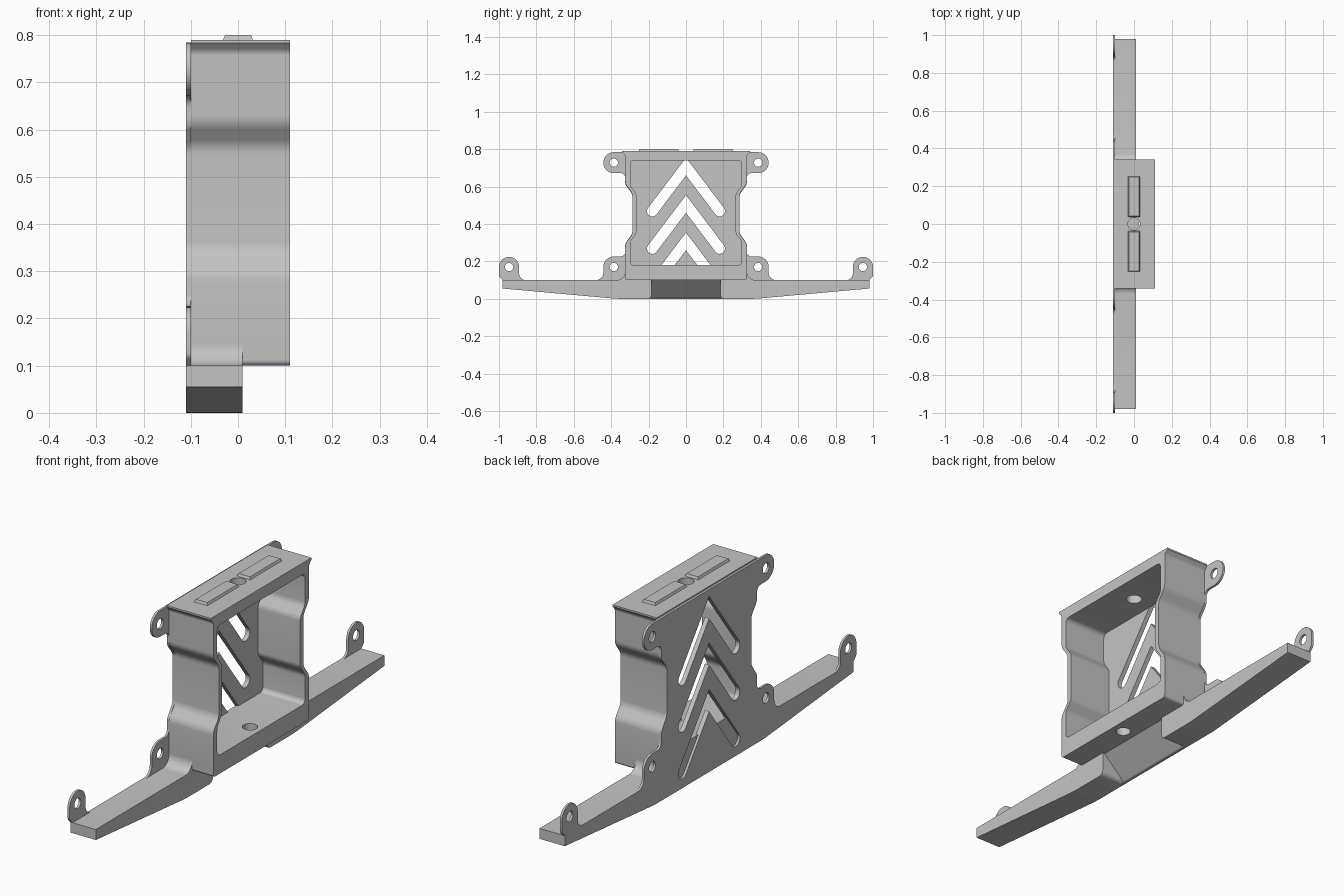
import bpy, bmesh, math
from mathutils import Vector

if "Cube" in bpy.data.objects:
    bpy.data.objects.remove(bpy.data.objects["Cube"])

grey = bpy.data.materials.new("plain grey")
grey.use_nodes = True
COLOUR = (0.55, 0.55, 0.55, 1)
grey.diffuse_color = COLOUR
grey.node_tree.nodes["Principled BSDF"].inputs["Base Color"].default_value = COLOUR


def rounded(corners, steps=6):
    """Replace each (u, v, radius) corner by a fillet arc."""
    out = []
    for i, (u, v, r) in enumerate(corners):
        p = Vector((u, v))
        if r == 0:
            out.append(p)
            continue
        a = (Vector(corners[i - 1][:2]) - p).normalized()
        b = (Vector(corners[(i + 1) % len(corners)][:2]) - p).normalized()
        half = a.angle(b) / 2
        centre = p + (a + b).normalized() * r / math.sin(half)
        start = p + a * r / math.tan(half) - centre
        end = p + b * r / math.tan(half) - centre
        for k in range(steps + 1):
            out.append(centre + start.lerp(end, k / steps).normalized() * r)
    return out


def mirrored(half):
    return half + [(-u, v, r) for u, v, r in reversed(half) if u > 0]


def circle(u, v, r, n=28):
    return [(u + r * math.cos(k * math.tau / n), v + r * math.sin(k * math.tau / n)) for k in range(n)]


def prism(name, loops, start, end, axis="x"):
    """Extrude an outline (first loop) with holes (other loops) along an axis."""
    place = {"x": lambda p, t: (t, p[0], p[1]), "y": lambda p, t: (p[0], t, p[1]),
             "z": lambda p, t: (p[0], p[1], t)}[axis]
    bm = bmesh.new()
    for loop in loops:
        verts = [bm.verts.new(place(p, start)) for p in loop]
        for i, v in enumerate(verts):
            bm.edges.new((verts[i - 1], v))
    shift = Vector(place((0, 0), end - start))
    bmesh.ops.triangle_fill(bm, edges=bm.edges[:], use_beauty=True, normal=shift.normalized())
    moved = bmesh.ops.extrude_face_region(bm, geom=bm.faces[:])["geom"]
    bmesh.ops.translate(bm, vec=shift, verts=[g for g in moved if isinstance(g, bmesh.types.BMVert)])
    bmesh.ops.recalc_face_normals(bm, faces=bm.faces[:])
    mesh = bpy.data.meshes.new(name)
    bm.to_mesh(mesh)
    bm.free()
    mesh.materials.append(grey)
    ob = bpy.data.objects.new(name, mesh)
    bpy.context.collection.objects.link(ob)
    return ob


def drill(target, centre, radius, low, high):
    """Cut a vertical round hole."""
    tool = prism("drill", [circle(*centre, radius)], low, high, "z")
    bpy.context.view_layer.objects.active = target
    mod = target.modifiers.new("hole", "BOOLEAN")
    mod.operation, mod.solver, mod.object = "DIFFERENCE", "FLOAT", tool
    bpy.ops.object.modifier_apply(modifier=mod.name)
    bpy.data.objects.remove(tool)


# Chevron slots, the lowest one stopping at the floor on the inside
R = 0.0285
along = Vector((0.604, -0.797))
across = Vector((0.797, 0.604))
slots = []
for apex in (0.707, 0.507, 0.307):
    tip = Vector((0.18, apex - 0.238)) + along * R
    slots.append(rounded(mirrored([
        (0, apex + 0.047, 0), (*(tip + across * R), R * 0.98),
        (*(tip - across * R), R * 0.98), (0, apex - 0.047, 0)])))
short_slot = rounded(mirrored([(0, 0.354, 0), (0.131, 0.18, 0), (0.06, 0.18, 0), (0, 0.26, 0)]))

# Thin back plate with six rounded mounting tabs
tab_holes = [circle(side * y, z, 0.022) for side in (-1, 1)
             for y, z in ((0.386, 0.728), (0.386, 0.17), (0.946, 0.17))]
plate_outline = rounded(mirrored([
    (0.442, 0.784, 0.055), (0.442, 0.672, 0.055), (0.325, 0.672, 0.025), (0.325, 0.61, 0.04),
    (0.287, 0.56, 0.04), (0.287, 0.35, 0.04), (0.325, 0.295, 0.03), (0.325, 0.226, 0.025),
    (0.442, 0.226, 0.055), (0.442, 0.1, 0.04), (0.892, 0.1, 0.035), (0.892, 0.224, 0.053),
    (1, 0.224, 0.053), (1, 0.12, 0.02), (0.98, 0.1, 0), (0.98, 0.055, 0), (0.37, 0, 0.6)]))
parts = [prism("back_plate", [plate_outline] + slots + tab_holes, -0.11, -0.1)]

# Box shell with a pinched waist and a lip along the top
box_outline = rounded(mirrored([
    (0.342, 0.79, 0), (0.342, 0.783, 0), (0.325, 0.765, 0.02), (0.325, 0.615, 0.05),
    (0.287, 0.565, 0.05), (0.287, 0.345, 0.05), (0.325, 0.295, 0.05), (0.325, 0.1, 0.012)]))
opening = rounded(mirrored([
    (0.298, 0.74, 0.02), (0.298, 0.605, 0.04), (0.265, 0.56, 0.04),
    (0.265, 0.35, 0.04), (0.298, 0.305, 0.04), (0.298, 0.18, 0.02)]))
parts.append(prism("box_back", [box_outline] + slots[:2] + [short_slot], -0.1, -0.09))
box = prism("box_shell", [box_outline, opening], -0.09, 0.11)
drill(box, (0, 0), 0.032, 0.7, 0.85)
drill(box, (0.057, 0), 0.03, 0.05, 0.25)
parts.append(box)

# Tapered arms of the cross bar, joined by a sloped wedge under the box
arm = rounded([
    (0.185, 0.1, 0), (0.3, 0.1, 0), (0.3, 0.16, 0), (0.325, 0.16, 0), (0.325, 0.1, 0.045),
    (0.98, 0.1, 0), (0.98, 0.055, 0), (0.37, 0, 0.6), (0.185, 0, 0.02)])
parts.append(prism("back_arm", [arm], -0.1, 0.01))
parts.append(prism("front_arm", [[(-p[0], p[1]) for p in arm]], -0.1, 0.01))
parts.append(prism("bar_wedge", [[(-0.1, 0.004), (-0.1, 0.1), (0, 0.1)]], -0.186, 0.186, "y"))

# Two raised pads with chamfered rims on the roof
for label, y in (("front", -0.145), ("back", 0.145)):
    corners = [(-0.034, y - 0.11), (0.034, y - 0.11), (0.034, y + 0.11), (-0.034, y + 0.11)]
    pad = prism(label + "_pad", [corners], 0.785, 0.8, "z")
    for v in pad.data.vertices:
        if v.co.z > 0.79:
            v.co.x *= 0.8
            v.co.y += 0.007 if v.co.y < y else -0.007
    parts.append(pad)

# Smooth the fillets, keep the edges sharp
bpy.ops.object.select_all(action="DESELECT")
for ob in parts:
    ob.select_set(True)
bpy.context.view_layer.objects.active = box
bpy.ops.object.shade_smooth_by_angle(angle=math.radians(30))
